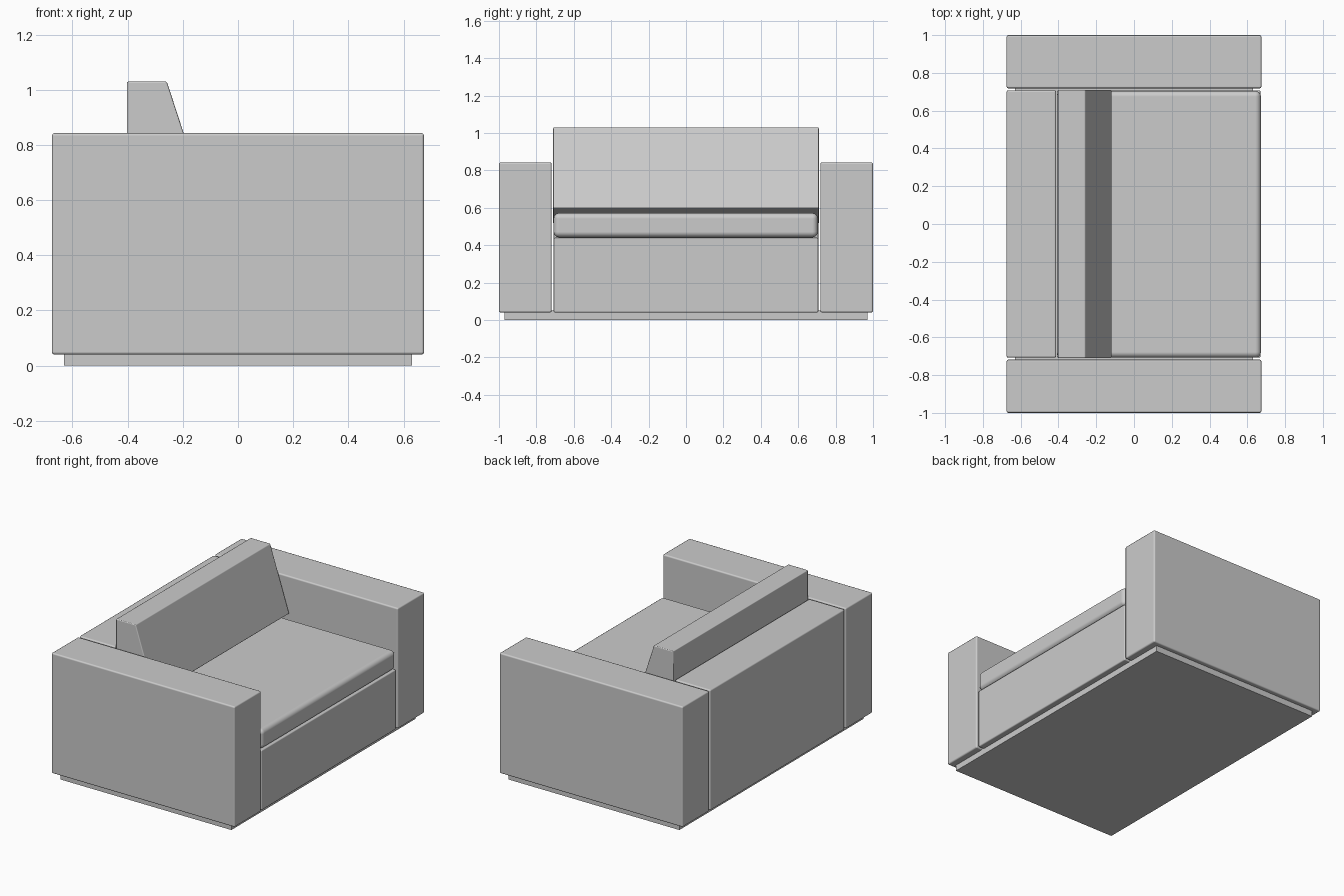
import bpy
import bmesh
from mathutils import Vector

old = bpy.data.objects.get("Cube")
if old:
    bpy.data.objects.remove(old, do_unlink=True)

# One plain upholstery colour
fabric = bpy.data.materials.new("light_grey_fabric")
fabric.use_nodes = True
grey = (0.6, 0.6, 0.6, 1)
fabric.diffuse_color = grey
fabric.node_tree.nodes["Principled BSDF"].inputs["Base Color"].default_value = grey


def panel(name, profile, y0, y1, bevel=0.0, segments=2):
    """Extrude an x-z side profile from y0 to y1 and round its edges."""
    bm = bmesh.new()
    face = bm.faces.new([bm.verts.new((x, y0, z)) for x, z in profile])
    ext = bmesh.ops.extrude_face_region(bm, geom=[face])
    verts = [v for v in ext["geom"] if isinstance(v, bmesh.types.BMVert)]
    bmesh.ops.translate(bm, verts=verts, vec=Vector((0, y1 - y0, 0)))
    bmesh.ops.recalc_face_normals(bm, faces=bm.faces[:])
    mesh = bpy.data.meshes.new(name)
    bm.to_mesh(mesh)
    bm.free()
    mesh.materials.append(fabric)
    obj = bpy.data.objects.new(name, mesh)
    bpy.context.collection.objects.link(obj)
    if bevel:
        mod = obj.modifiers.new("rounded_edges", "BEVEL")
        mod.width = bevel
        mod.segments = segments
        mod.limit_method = "ANGLE"
        mod.harden_normals = True
        mesh.shade_smooth()
    return obj


def box(x0, x1, z0, z1):
    return [(x0, z0), (x1, z0), (x1, z1), (x0, z1)]


# Recessed plinth
panel("plinth", box(-0.63, 0.63, 0, 0.05), -0.97, 0.97)

# Arms on both sides
for name, y0, y1 in (("right_arm", -1, -0.718), ("left_arm", 0.718, 1)):
    panel(name, box(-0.675, 0.675, 0.04, 0.843), y0, y1, 0.01)

# Rear frame, seat base and seat cushion between the arms
panel("back_frame", box(-0.675, -0.412, 0.04, 0.843), -0.708, 0.708, 0.01)
panel("seat_base", box(-0.408, 0.67, 0.04, 0.44), -0.708, 0.708, 0.008)
panel("seat_cushion", box(-0.408, 0.672, 0.442, 0.572), -0.708, 0.705, 0.03, 4)

# Wedge-shaped back cushion leaning on the frame
wedge = [(-0.403, 0.51), (-0.118, 0.6), (-0.258, 1.03), (-0.403, 1.03)]
panel("back_cushion", wedge, -0.71, 0.71, 0.006)
